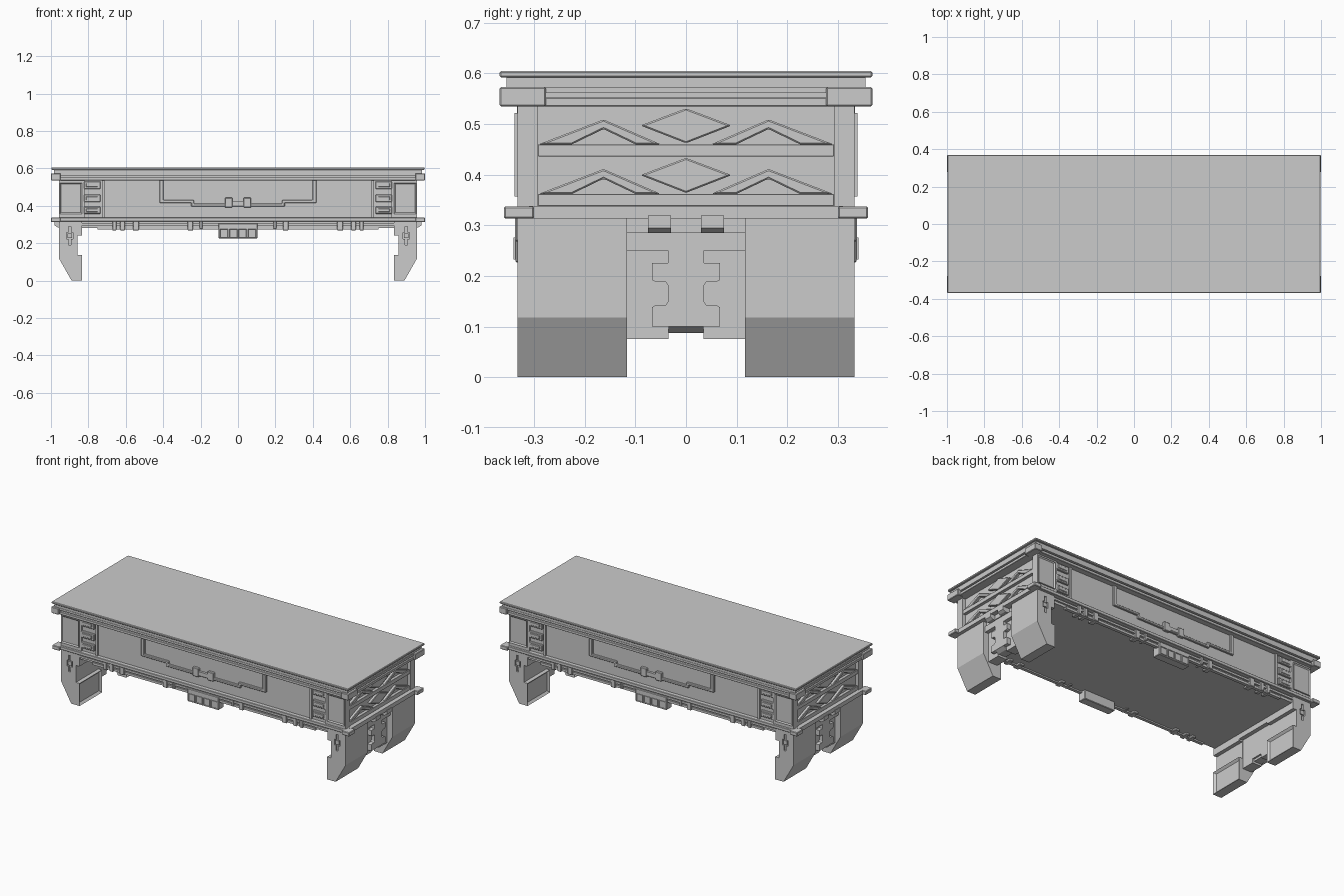
import bpy, bmesh
from mathutils import Vector

if "Cube" in bpy.data.objects:
    bpy.data.objects.remove(bpy.data.objects["Cube"])


def finish(name, bm, mirror="", bevel=0.0, cutter=None):
    bmesh.ops.recalc_face_normals(bm, faces=bm.faces)
    me = bpy.data.meshes.new(name)
    bm.to_mesh(me)
    bm.free()
    ob = bpy.data.objects.new(name, me)
    bpy.context.collection.objects.link(ob)
    if cutter:
        m = ob.modifiers.new("cut", 'BOOLEAN')
        m.object, m.operation = cutter, 'DIFFERENCE'
    if bevel:
        m = ob.modifiers.new("bevel", 'BEVEL')
        m.width, m.segments, m.limit_method = bevel, 1, 'ANGLE'
    if mirror:
        m = ob.modifiers.new("mirror", 'MIRROR')
        m.use_axis = ("x" in mirror, "y" in mirror, "z" in mirror)
        m.use_mirror_merge = False
    return ob


def prism_bm(pts, axis, a, b):
    """Extrude a 2D outline along x (outline in y,z) or y (outline in x,z)."""
    bm = bmesh.new()
    place = (lambda p: (a, p[0], p[1])) if axis == "x" else (lambda p: (p[0], a, p[1]))
    f = bm.faces.new([bm.verts.new(place(p)) for p in pts])
    r = bmesh.ops.extrude_face_region(bm, geom=[f])
    d = Vector((b - a, 0, 0)) if axis == "x" else Vector((0, b - a, 0))
    bmesh.ops.translate(bm, vec=d, verts=[v for v in r["geom"] if isinstance(v, bmesh.types.BMVert)])
    bmesh.ops.recalc_face_normals(bm, faces=bm.faces)
    return bm


def prism(name, pts, axis, a, b, mirror="", bevel=0.0):
    return finish(name, prism_bm(pts, axis, a, b), mirror, bevel)


def box(name, x, y, z, mirror="", bevel=0.0):
    return prism(name, [(x[0], z[0]), (x[1], z[0]), (x[1], z[1]), (x[0], z[1])], "y", *y, mirror, bevel)


def framed_panel(name, x, y, z, border, depth, mirror):
    """Plate whose outer -y face has an inset panel."""
    bm = prism_bm([(x[0], z[0]), (x[1], z[0]), (x[1], z[1]), (x[0], z[1])], "y", *y)
    faces = [f for f in bm.faces if f.normal.y < -0.9]
    bmesh.ops.inset_region(bm, faces=faces, thickness=border)
    bmesh.ops.translate(bm, vec=(0, depth, 0), verts=list({v for f in faces for v in f.verts}))
    return finish(name, bm, mirror)


# Table top and upper cornice
box("table_top", (-.998, .998), (-.368, .368), (.592, .605), bevel=.003)
box("top_underlay", (-.985, .985), (-.355, .355), (.572, .592))
box("cornice_core", (-.965, .965), (-.342, .342), (.535, .573))
box("cornice_upper_front", (-.95, .95), (-.357, -.33), (.561, .573), "y")
box("cornice_lower_front", (-.95, .95), (-.357, -.33), (.535, .552), "y", .002)
box("cornice_upper_end", (.94, .988), (-.28, .28), (.561, .573), "x")
box("cornice_lower_end", (.94, .988), (-.28, .28), (.535, .552), "x", .002)
prism("cornice_corner_block", [(.277, .535), (.368, .535), (.368, .573), (.277, .573)],
      "x", .95, 1.0, "xy", .003)

# Main body: core, corner posts, latch backing and framed corner panels
box("body_core", (-.935, .935), (-.322, .322), (.28, .537))
box("panel_divider", (.713, .727), (-.333, -.30), (.335, .537), "xy")
box("corner_post", (.82, .957), (-.333, -.292), (.335, .537), "xy")
framed_panel("corner_panel", (.835, .953), (-.339, -.32), (.357, .522), .011, .007, "xy")

# Three latch clasps in the pocket beside each corner panel
for z0, z1 in ((.357, .395), (.42, .46), (.49, .53)):
    box("latch_clasp", (.735, .825), (-.334, -.30), (z0, z1), "xy", .003)
    box("latch_bar", (.75, .812), (-.338, -.32), (z0 + .01, z1 - .01), "xy", .002)

# Stepped drawer outline with two clasps
prism("drawer_frame", [(-.42, .54), (-.42, .415), (-.25, .415), (-.25, .397), (.25, .397), (.25, .415),
      (.42, .415), (.42, .54), (.398, .54), (.398, .43), (.235, .43), (.235, .412), (-.235, .412),
      (-.235, .43), (-.398, .43), (-.398, .54)], "y", -.334, -.31, "y", .003)
box("drawer_clasp", (.03, .07), (-.338, -.31), (.39, .443), "xy", .003)
box("drawer_clasp_link", (-.03, .03), (-.336, -.31), (.405, .425), "y")

# End ornament: two rows of chevrons and diamonds on shelf strips
for z in (.338, .436):
    s = z + .024
    box("end_strip", (.92, .953), (-.292, .292), (z, s), "x", .001)
    prism("end_chevron", [(.05, s), (.163, s + .049), (.291, s), (.225, s), (.163, s + .03), (.1, s)],
          "x", .93, .951, "xy", .003)
    prism("end_diamond", [(-.09, s + .037), (0, s + .002), (.09, s + .037), (0, s + .071)],
          "x", .93, .951, "x", .003)

# Lower moulding with corner blocks
box("lower_rail_front", (-.955, .955), (-.347, -.30), (.317, .336), "y", .002)
box("lower_rail_end", (.9, .978), (-.31, .31), (.313, .338), "x")
box("lower_corner_block", (.95, 1.0), (-.36, -.30), (.313, .337), "xy", .003)

# Front underside trim: slim bars, brackets and central vent block
box("trim_bar_upper", (-.84, .84), (-.333, -.30), (.295, .307), "y")
box("trim_bar_lower_inner", (-.53, .53), (-.329, -.31), (.272, .286), "y")
box("trim_bar_lower_outer", (.56, .75), (-.329, -.31), (.272, .286), "xy")
for x0, x1, z0 in ((.24, .27, .268), (.53, .562, .268), (.605, .63, .268), (.65, .672, .268), (.19, .205, .275)):
    box("trim_bracket", (x0, x1), (-.338, -.285), (z0, .328), "xy", .003)
box("vent_block", (-.105, .105), (-.337, -.285), (.226, .305), "y", .003)
for i in range(4):
    c = -.075 + .05 * i
    framed_panel("vent_cell", (c - .021, c + .021), (-.341, -.32), (.232, .276), .004, .005, "y")

# Legs: side profile with inner notch, slot cut in the front, inset panel on the inner foot
cut = prism("leg_slot_cutter", [(.893, .19), (.907, .19), (.907, .222), (.918, .222), (.918, .258), (.907, .258),
            (.907, .29), (.893, .29), (.893, .258), (.882, .258), (.882, .222), (.893, .222)], "y", -.36, -.322)
cut.hide_render = True
cut.hide_viewport = True
leg = prism_bm([(.957, .315), (.957, .118), (.89, 0), (.833, 0), (.833, .137), (.858, .137),
                (.858, .24), (.835, .24), (.835, .315)], "y", -.333, -.117)
foot = [f for f in leg.faces if f.normal.x < -.9 and f.calc_center_median().z < .1]
bmesh.ops.inset_region(leg, faces=foot, thickness=.018)
bmesh.ops.translate(leg, vec=(.012, 0, 0), verts=list({v for f in foot for v in f.verts}))
finish("leg", leg, "xy", cutter=cut)
box("leg_slot_stud", (.888, .912), (-.331, -.32), (.228, .252), "xy")

# Center plate between each pair of legs, with interlocking emblem
box("leg_cross_beam", (.835, .945), (-.117, .117), (.25, .286), "x")
prism("leg_center_plate", [(-.117, .075), (-.035, .075), (-.035, .1), (.035, .1), (.035, .075),
      (.117, .075), (.117, .255), (-.117, .255)], "x", .86, .922, "x")
half = [(.067, .1), (.067, .138), (.06, .142), (.04, .142), (.036, .148), (.036, .182), (.04, .188),
        (.06, .188), (.067, .192), (.067, .225), (.036, .225), (.036, .252)]
prism("center_emblem", half + [(-y, z) for y, z in reversed(half)], "x", .91, .945, "x")
prism("emblem_foot", [(.87, .087), (.92, .087), (.943, .1), (.943, .11), (.87, .11)], "y", -.035, .035, "x")

# Hooks hanging from the end rail onto the cross beam
prism("end_hook", [(.92, .285), (.965, .285), (.981, .295), (.981, .319), (.92, .319)], "y", .03, .075, "xy")
box("hook_link", (.9, .95), (-.03, .03), (.286, .318), "x")
